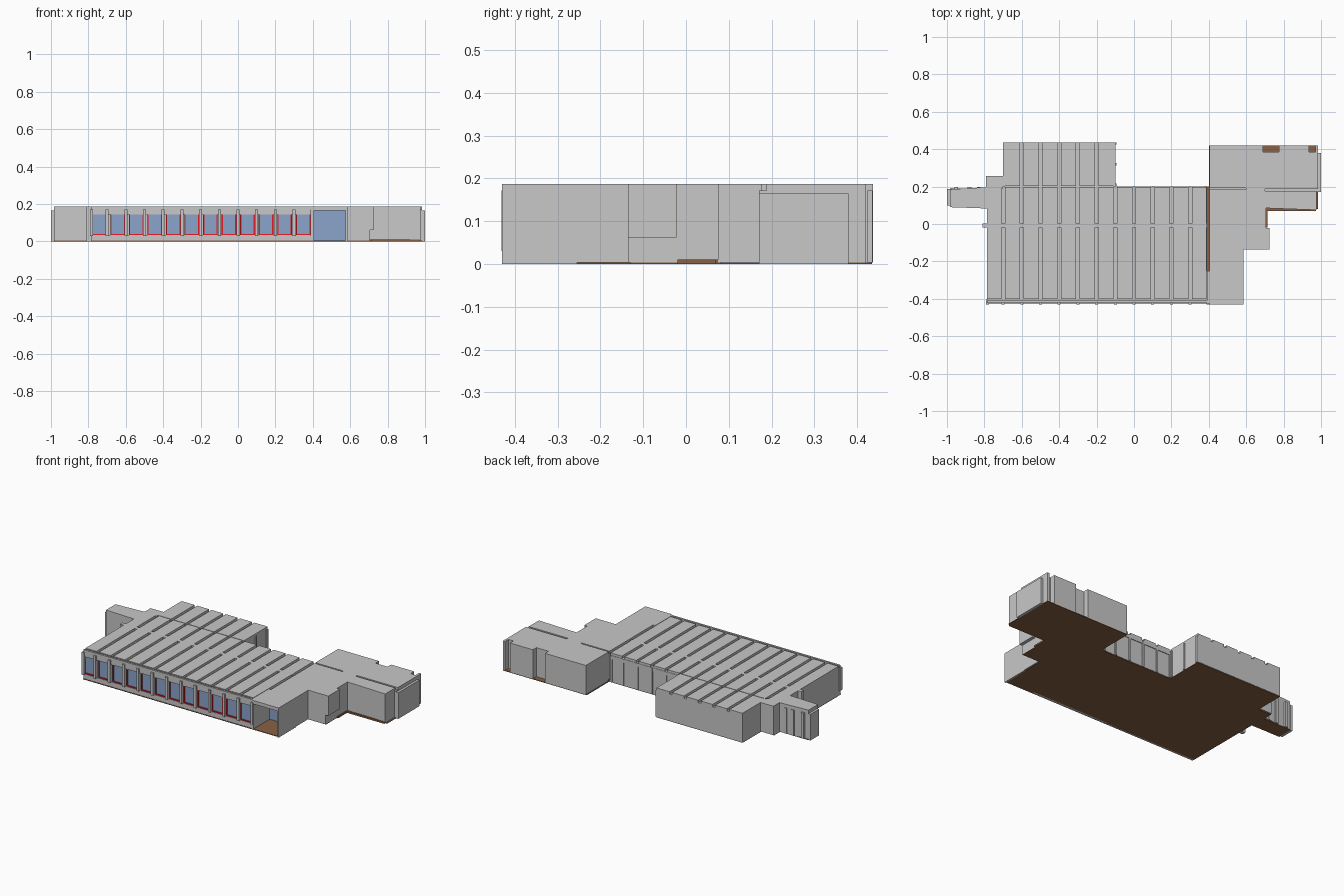
import bpy, bmesh


def material(name, rgb):
    m = bpy.data.materials.new(name)
    m.diffuse_color = (*rgb, 1)
    return m


GREY = material("concrete grey", (0.58, 0.58, 0.58))
BLUE = material("glass blue", (0.26, 0.37, 0.60))
RED = material("frame red", (0.80, 0.01, 0.02))
BROWN = material("floor brown", (0.25, 0.12, 0.06))

TOP, DECK, BASE = 0.187, 0.172, 0.004


def prism(name, outline, z0, z1, mat=GREY):
    """Upright solid from a counter-clockwise outline."""
    bm = bmesh.new()
    lo = [bm.verts.new((x, y, z0)) for x, y in outline]
    hi = [bm.verts.new((x, y, z1)) for x, y in outline]
    bm.faces.new(lo[::-1])
    bm.faces.new(hi)
    for i in range(len(lo)):
        j = (i + 1) % len(lo)
        bm.faces.new((lo[i], lo[j], hi[j], hi[i]))
    bmesh.ops.recalc_face_normals(bm, faces=bm.faces)
    me = bpy.data.meshes.new(name)
    bm.to_mesh(me)
    bm.free()
    me.materials.append(mat)
    ob = bpy.data.objects.new(name, me)
    bpy.context.collection.objects.link(ob)
    return ob


def box(name, x0, x1, y0, y1, z0, z1, mat=GREY):
    return prism(name, [(x0, y0), (x1, y0), (x1, y1), (x0, y1)], z0, z1, mat)


def rib(k):
    return -0.80 + 0.1 * k


# Floor slabs, seen from below and in the gaps
for x0, x1, y0, y1 in [(-0.785, 0.58, -0.425, 0.195), (-0.70, -0.10, 0.195, 0.435),
                       (-0.985, -0.70, 0.09, 0.19), (-0.79, -0.70, 0.19, 0.25),
                       (0.58, 0.705, -0.13, 0.42), (0.40, 0.985, 0.08, 0.42)]:
    box("floor_slab", x0, x1, y0, y1, 0, BASE, BROWN)

# Main hall and rear extension up to the roof deck
box("hall_body", -0.785, 0.39, -0.408, 0.197, BASE, DECK)
box("hall_end_wall", 0.39, 0.405, -0.425, -0.25, BASE, TOP)
box("rear_extension", -0.70, -0.10, 0.197, 0.437, BASE, DECK)
box("hall_plinth", -0.785, 0.39, -0.422, -0.408, 0, 0.034)
box("front_fascia", -0.785, 0.405, -0.422, -0.41, 0.144, TOP)
box("roof_spine", -0.81, 0.39, -0.02, 0.004, DECK - 0.008, TOP)
box("spine_end_pier", -0.81, -0.785, -0.02, 0.004, 0, DECK)

# Raised roof panels with grooves between them
for k in range(12):
    x0, x1 = max(rib(k) + 0.009, -0.785), min(rib(k + 1) - 0.009, 0.387)
    box("front_roof_panel", x0, x1, -0.40, -0.02, DECK, TOP)
    box("back_roof_panel", x0, x1, 0.004, 0.199, DECK, TOP)
    if 1 <= k <= 6:
        box("extension_roof_panel", max(x0, -0.70), min(x1, -0.10), 0.203, 0.437, DECK, TOP)

# Extension and hall edges that close the roof sides
box("extension_left_edge", -0.70, -0.69, 0.2, 0.437, DECK, TOP)
box("extension_right_edge", -0.11, -0.10, 0.2, 0.437, DECK, TOP)

# Front columns and red-framed windows
for k in range(13):
    c = min(max(rib(k), -0.783), 0.396)
    box("front_column", c - 0.008, c + 0.008, -0.431, -0.405, 0.03, DECK)
for k in range(12):
    c = -0.742 + 0.0991 * k
    a, b = c - 0.039, c + 0.039
    box("window_glass", a, b, -0.414, -0.406, 0.036, 0.144, BLUE)
    box("window_frame_left", a, a + 0.006, -0.419, -0.413, 0.036, 0.144, RED)
    box("window_frame_right", b - 0.006, b, -0.419, -0.413, 0.036, 0.144, RED)
    box("window_frame_bottom", a, b, -0.419, -0.413, 0.034, 0.041, RED)

# Pilasters and lintel on the back wall and on the extension side
for x in (-0.095, 0.0, 0.1, 0.2, 0.3, 0.382):
    box("back_pilaster", x - 0.006, x + 0.006, 0.195, 0.203, BASE, DECK)
box("back_lintel", -0.10, 0.39, 0.195, 0.201, 0.15, DECK)
for y in (0.21, 0.32, 0.43):
    box("extension_side_pilaster", -0.102, -0.094, y - 0.006, y + 0.006, BASE, DECK)

# Left annex
box("annex_corner", -0.79, -0.70, 0.19, 0.257, BASE, TOP)
prism("annex_body", [(-0.985, 0.09), (-0.785, 0.083), (-0.785, 0.197), (-0.985, 0.185)],
      BASE, TOP)
box("annex_end_fin", -1.0, -0.985, 0.10, 0.187, 0, 0.165)
for x in (-0.95, -0.88, -0.83):
    box("annex_back_pilaster", x - 0.01, x + 0.01, 0.18, 0.198, BASE, 0.165)

# Entrance porch: open front, set-back glass, roof and side wall
box("porch_roof", 0.405, 0.585, -0.43, -0.255, 0.165, TOP)
box("porch_side_wall", 0.576, 0.585, -0.43, -0.255, 0, 0.165)
box("entrance_glass", 0.405, 0.576, -0.262, -0.254, BASE, 0.165, BLUE)
for x in (0.445, 0.475, 0.505, 0.54):
    box("entrance_mullion", x - 0.001, x + 0.001, -0.265, -0.261, BASE, 0.165, BLUE)
box("entrance_transom", 0.405, 0.576, -0.265, -0.261, 0.13, 0.132, BLUE)

# Right wing body, with two door notches at the back
front_edge = [(0.405, -0.255), (0.585, -0.255), (0.585, -0.135), (0.705, -0.135),
              (0.705, 0.085), (0.975, 0.075)]
back_edge = [(0.985, 0.42), (0.97, 0.42), (0.97, 0.385), (0.935, 0.385), (0.935, 0.42),
             (0.775, 0.42), (0.775, 0.385), (0.69, 0.385), (0.69, 0.42), (0.405, 0.42)]
prism("wing_body", front_edge + [(0.975, 0.17), (0.985, 0.17)] + back_edge, BASE, DECK)

# Right wing roof cap, with two narrow slots
east_slot = [(0.975, 0.176), (0.70, 0.176), (0.70, 0.188), (0.985, 0.188)]
west_slot = [(0.405, 0.193), (0.60, 0.193), (0.60, 0.184), (0.405, 0.184)]
prism("wing_roof_cap", front_edge + east_slot + back_edge + west_slot, DECK, TOP)

# Overhanging bay, low east strip and brown thresholds
box("overhanging_bay", 0.69, 0.725, -0.135, -0.022, 0.062, TOP)
box("east_strip", 0.985, 1.0, 0.17, 0.38, 0, 0.165)
box("side_threshold", 0.70, 0.713, -0.02, 0.085, 0, 0.01, BROWN)
box("east_threshold", 0.71, 0.972, 0.069, 0.08, 0, 0.01, BROWN)
box("link_gap_floor", 0.39, 0.405, -0.25, 0.2, BASE, 0.012, BROWN)
